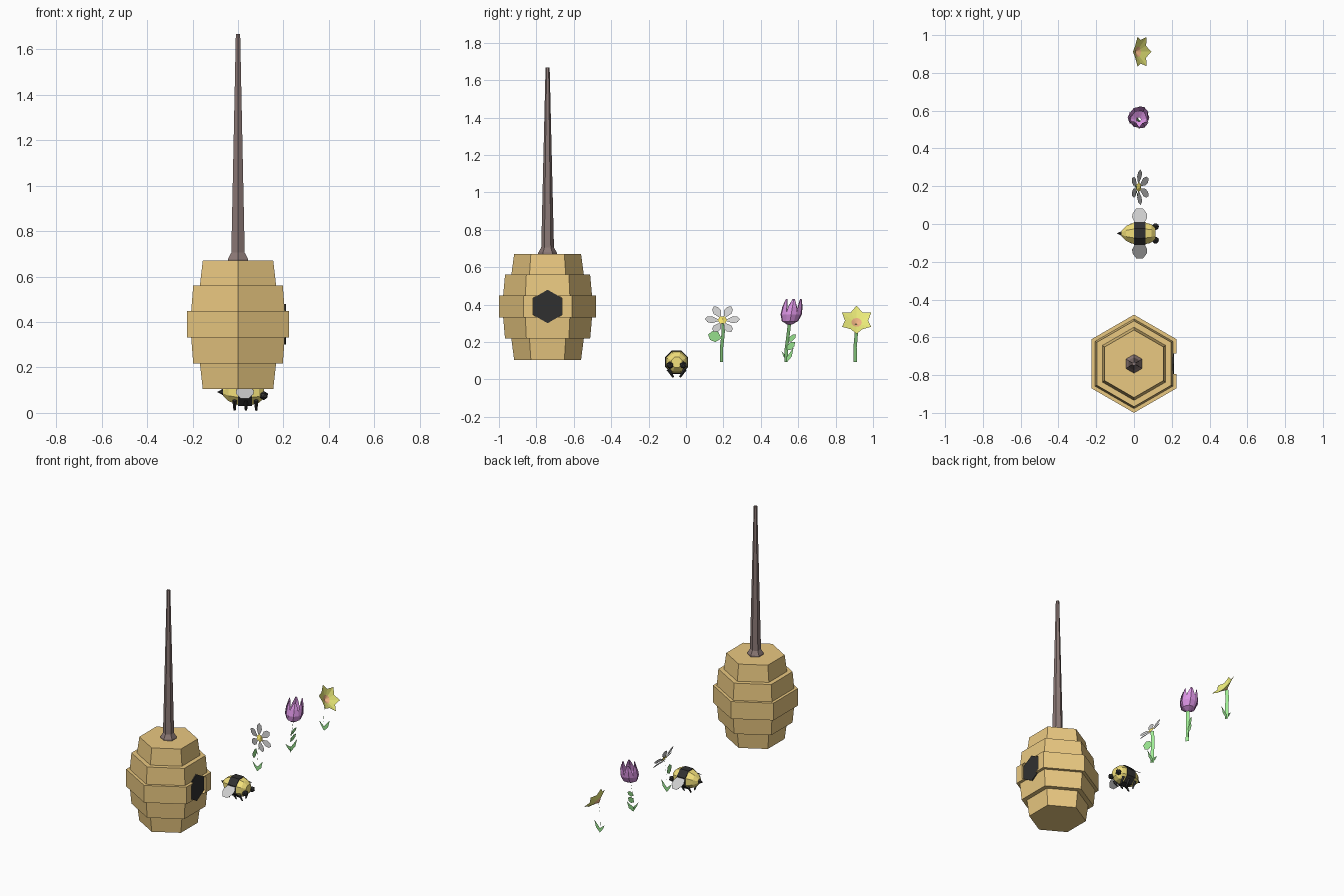
import bpy, math
from math import sin, cos, pi, radians
from mathutils import Vector, Matrix

if "Cube" in bpy.data.objects:
    bpy.data.objects.remove(bpy.data.objects["Cube"])

def mat(name, *c):
    m = bpy.data.materials.new(name)
    m.diffuse_color = (*c, 1)
    m.use_nodes = True
    m.node_tree.nodes["Principled BSDF"].inputs["Base Color"].default_value = m.diffuse_color
    return m

HONEY = mat("honey", .82, .58, .22)
BROWN = mat("bark", .26, .19, .18)
BLACK = mat("black", .03, .03, .03)
YELLOW = mat("bee_yellow", .9, .75, .2)
WING = mat("wing", .75, .75, .75)
GREEN = mat("leaf_green", .35, .85, .3)
WHITE = mat("petal_white", .92, .92, .9)
GOLD = mat("gold", .95, .8, .15)
PURPLE = mat("petal_purple", .72, .3, .78)
LEMON = mat("petal_yellow", .86, .86, .2)
ORANGE = mat("orange", .95, .5, .25)

def mesh(name, verts, faces, m):
    me = bpy.data.meshes.new(name)
    me.from_pydata([tuple(v) for v in verts], [], faces)
    me.materials.append(m)
    ob = bpy.data.objects.new(name, me)
    bpy.context.collection.objects.link(ob)
    return ob

def lathe(name, profile, n, m, loc, axis='Z', turn=pi / 2):
    """Closed faceted solid from (radius, height) pairs around Z or X."""
    vs, fs = [], []
    for r, h in profile:
        for i in range(n):
            a = turn + 2 * pi * i / n
            p = (r * cos(a), r * sin(a), h) if axis == 'Z' else (h, r * cos(a), r * sin(a))
            vs.append(Vector(loc) + Vector(p))
    for k in range(len(profile) - 1):
        for i in range(n):
            j = (i + 1) % n
            fs.append((k * n + i, k * n + j, (k + 1) * n + j, (k + 1) * n + i))
    fs += [tuple(range(n))[::-1], tuple(range((len(profile) - 1) * n, len(profile) * n))]
    return mesh(name, vs, fs, m)

# ---- hive: five stacked hexagonal tiers (apothems at bottom and top) ----
HY = -.74
C30 = cos(pi / 6)
tiers = [(.105, .22, .155, .168), (.218, .334, .197, .206), (.332, .448, .225, .225),
         (.446, .56, .206, .197), (.558, .67, .168, .155)]
hive = [lathe(f"hive_tier_{i + 1}", [(a / C30, z0), (b / C30, z1)], 6, HONEY, (0, HY, 0))
        for i, (z0, z1, a, b) in enumerate(tiers)]

# ---- entrance: recess in the widest tier with a black hexagon ----
cutter = lathe("entrance_cutter", [(.09, .195), (.09, .3)], 6, BLACK, (0, HY, .39), 'X')
cutter.hide_render = True
cutter.hide_set(True)
cut = hive[2].modifiers.new("entrance", 'BOOLEAN')
cut.operation, cut.object, cut.solver = 'DIFFERENCE', cutter, 'EXACT'
lathe("hive_entrance", [(.0895, .19), (.0895, .211)], 6, BLACK, (0, HY, .39), 'X')

# ---- hanging branch ----
lathe("branch", [(.05, .668), (.05, .678), (.034, .705), (.011, 1.667)], 6, BROWN, (0, HY, 0))

# ---- bee: three body sections along x ----
BX, BY, BZ = .03, -.05, .092
def bee_part(name, prof, m, n=8, dy=0, dz=0):
    return lathe(name, prof, n, m, (BX, BY + dy, BZ + dz), 'X', pi / n)
bee_part("bee_tail", [(.018, -.095), (.043, -.072), (.062, -.03)], YELLOW)
bee_part("bee_band", [(.066, -.031), (.067, .0), (.066, .031)], BLACK)
bee_part("bee_head", [(.062, .03), (.052, .062), (.03, .084)], YELLOW)
bee_part("bee_stinger", [(.001, -.12), (.02, -.085)], BLACK, 6)
for s, side in ((-1, "left"), (1, "right")):
    bpy.ops.mesh.primitive_ico_sphere_add(subdivisions=1, radius=.02,
                                          location=(BX + .084, BY + s * .036, .076))
    bpy.context.object.name = f"bee_eye_{side}"
    bpy.context.object.data.materials.append(BLACK)
    # drooping wing: flat sheet sloping outwards
    shape = [(-.022, .05), (-.04, .085), (-.038, .105), (-.018, .132),
             (.018, .132), (.038, .105), (.04, .085), (.022, .05)]
    mesh(f"bee_wing_{side}", [(BX + x, BY + s * d, .12 - (d - .05) * .68) for x, d in shape],
         [tuple(range(8))], WING)
    # three small slanted legs
    for k, x in enumerate((-.045, .005, .05)):
        leg = lathe(f"bee_leg_{side}_{k + 1}", [(.005, -.06), (.01, 0)], 4, BLACK, (0, 0, 0))
        leg.matrix_world = (Matrix.Translation((BX + x, BY + s * .045, .055))
                            @ Matrix.Rotation(-s * radians(32), 4, 'X'))
        leg.scale.z = .85

# ---- flower helpers ----
N = Vector((.84, 0, .54))
V = Vector((-.54, 0, .84))
U = Vector((0, 1, 0))

def on_face(c, r, a, h=0):
    """Point at polar (r, a) and height h on a tilted flower head."""
    return Vector(c) + U * r * cos(a) + V * r * sin(a) + N * h

def stem(name, pts):
    """Flat ribbon through (x, y, z) points."""
    side = Vector((-.59, .81, 0)) * .011
    vs = [Vector(p) + side * s for p in pts for s in (-1, 1)]
    mesh(name, vs, [(2 * i, 2 * i + 1, 2 * i + 3, 2 * i + 2) for i in range(len(pts) - 1)], GREEN)

def base_leaves(name, x, y, d):
    """Pair of pointed blades; d is their horizontal direction."""
    d = Vector(d).normalized()
    o, up = Vector((x, y, .092)), Vector((0, 0, 1))
    pts = [o, o - d * .022 + up * .03, o - d * .036 + up * .06, o + up * .03,
           o + d * .042 + up * .078, o + d * .03 + up * .03]
    mesh(name, pts, [(0, 3, 2, 1), (0, 5, 4, 3)], GREEN)

def leaf(name, y0, z0, y1, z1, w, x=.01):
    """Rounded leaf from root to tip in the yz plane."""
    a, b = Vector((x, y0, z0)), Vector((x + .015, y1, z1))
    t = b - a
    s = Vector((0, -t.z, t.y)).normalized() * w
    mesh(name, [a, a + t * .35 + s, a + t * .75 + s * .9, b, a + t * .75 - s * .9, a + t * .35 - s],
         [tuple(range(6))], GREEN)

# ---- daisy ----
dc = (.022, .195, .315)
for i in range(6):
    a = i * pi / 3
    mesh(f"daisy_petal_{i + 1}",
         [on_face(dc, .012, a), on_face(dc, .06, a - .38, .008), on_face(dc, .082, a - .22, .012),
          on_face(dc, .094, a, .014), on_face(dc, .082, a + .22, .012), on_face(dc, .06, a + .38, .008)],
         [tuple(range(6))], WHITE)
ring = [on_face(dc, .026, i * pi / 3, .004) for i in range(6)]
mesh("daisy_centre", ring + [on_face(dc, 0, 0, .014)], [(i, (i + 1) % 6, 6) for i in range(6)], GOLD)
stem("daisy_stem", [(.01, .19, .092), (.01, .19, .17), (.012, .198, .24), (.02, .2, .31)])
leaf("daisy_leaf", .19, .22, .118, .24, .028)
base_leaves("daisy_base_leaves", .01, .19, (1, 0, 0))

# ---- tulip: cup of six curved petals, alternating outer and inner ----
tc = Vector((.026, .553, .293))
prof = [(.012, 0, .5), (.046, .018, .56), (.06, .055, .58), (.057, .095, .46), (.048, .138, .12)]
for i in range(6):
    a, k = i * pi / 3, (1 if i % 2 else .92)
    vs = []
    for r, h, w in prof:
        for s in (-1, 0, 1):
            rr = r * k * (1 if s == 0 else .95)
            vs.append(tc + Vector((rr * cos(a + s * w), rr * sin(a + s * w) + h * .17, h)))
    mesh(f"tulip_petal_{i + 1}", vs,
         [(3 * r + c, 3 * r + c + 1, 3 * r + c + 4, 3 * r + c + 3) for r in range(4) for c in range(2)], PURPLE)
stem("tulip_stem", [(.015, .535, .092), (.015, .536, .16), (.02, .545, .23), (.026, .553, .298)])
leaf("tulip_leaf_low", .537, .155, .582, .2, .016)
leaf("tulip_leaf_high", .542, .2, .588, .24, .013)
base_leaves("tulip_base_leaves", .015, .54, (.55, .83, 0))

# ---- daffodil: recessed six-pointed star with an orange heart ----
fc = (.018, .912, .303)
inner = [on_face(fc, .028, i * pi / 6, .004) for i in range(12)]
outer = [on_face(fc, .062 if i % 2 == 0 else .09, i * pi / 6, .02 if i % 2 == 0 else .03)
         for i in range(12)]
outer = [Vector(p) for p in outer]
mesh("daffodil_petals", inner + outer,
     [(i, (i + 1) % 12, 12 + (i + 1) % 12, 12 + i) for i in range(12)], LEMON)
mesh("daffodil_heart", inner + [on_face(fc, 0, 0, -.012)],
     [(i, (i + 1) % 12, 12) for i in range(12)], ORANGE)
stem("daffodil_stem", [(.008, .905, .092), (.006, .904, .17), (.006, .91, .24), (.014, .912, .296)])
base_leaves("daffodil_base_leaves", .008, .905, (1, 0, 0))
